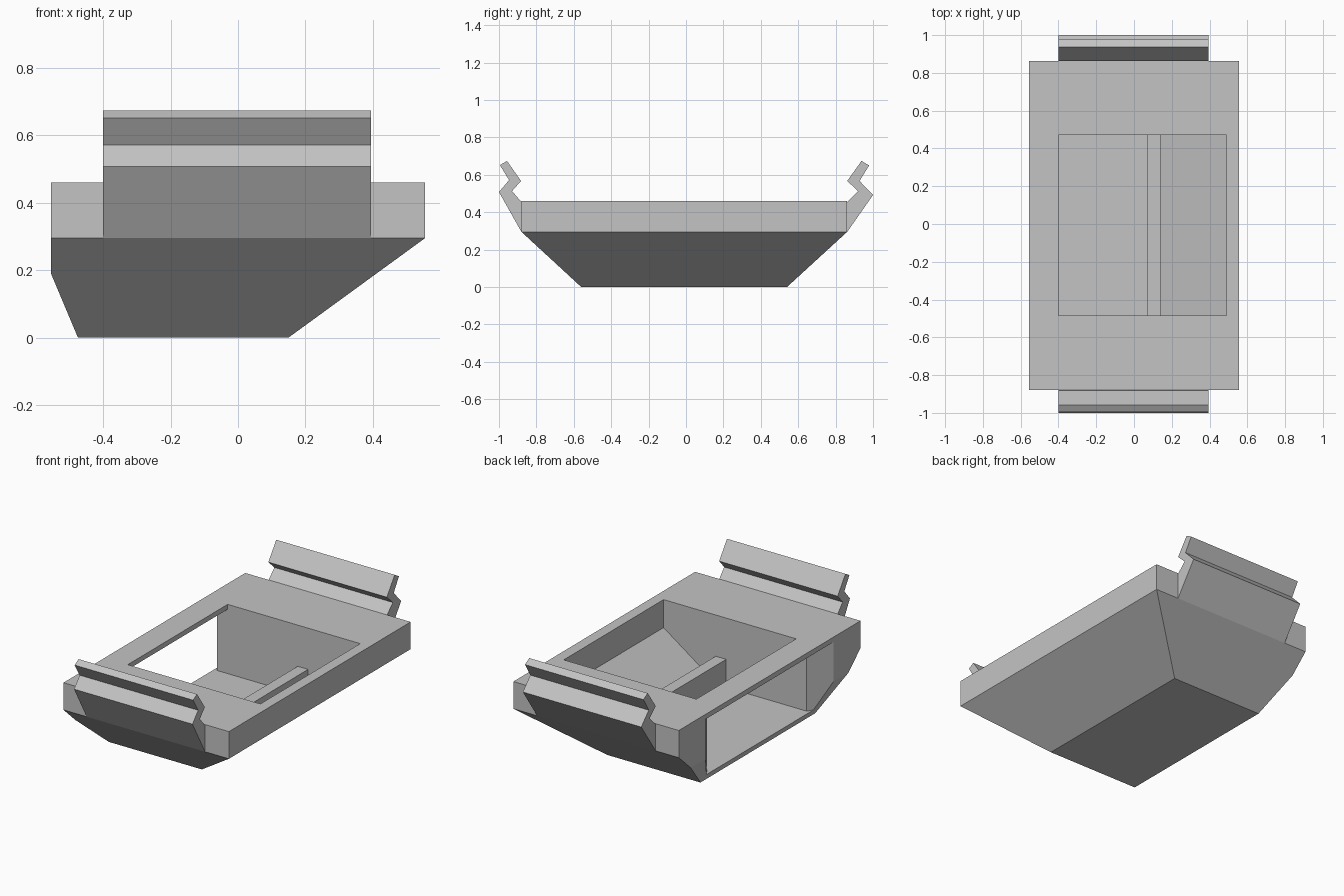
import bpy, bmesh
from mathutils import Vector

cube = bpy.data.objects.get("Cube")
if cube:
    bpy.data.objects.remove(cube, do_unlink=True)

grey = bpy.data.materials.new("mid grey")
grey.use_nodes = True
colour = (0.55, 0.55, 0.55, 1)
grey.diffuse_color = colour
grey.node_tree.nodes["Principled BSDF"].inputs["Base Color"].default_value = colour


def finish(name, bm):
    bmesh.ops.recalc_face_normals(bm, faces=bm.faces)
    mesh = bpy.data.meshes.new(name)
    bm.to_mesh(mesh)
    bm.free()
    mesh.materials.append(grey)
    ob = bpy.data.objects.new(name, mesh)
    bpy.context.collection.objects.link(ob)
    return ob


def extrude(name, points, offset):
    """Prism from a closed 3D outline swept along an offset."""
    bm = bmesh.new()
    face = bm.faces.new([bm.verts.new(p) for p in points])
    res = bmesh.ops.extrude_face_region(bm, geom=[face])
    moved = [v for v in res["geom"] if isinstance(v, bmesh.types.BMVert)]
    bmesh.ops.translate(bm, verts=moved, vec=Vector(offset))
    return finish(name, bm)


def cut(target, cutter):
    cutter.hide_render = True
    mod = target.modifiers.new("cut", "BOOLEAN")
    mod.operation = "DIFFERENCE"
    mod.solver = "EXACT"
    mod.object = cutter
    bpy.context.view_layer.objects.active = target
    bpy.ops.object.modifier_apply(modifier=mod.name)
    bpy.data.objects.remove(cutter, do_unlink=True)


# Tray body: vertical rim above a hull that tapers to a small base
W, RIM, TOP = 0.555, 0.295, 0.46
Y0, Y1 = -0.88, 0.862              # rim ends
B0, B1 = -0.56, 0.54               # base ends
bm = bmesh.new()
levels = [(TOP, -W, W, 1), (RIM, -W, W, 1),
          (0.19, -W, 0.15 + (W - 0.15) * 0.19 / RIM, 0.19 / RIM),
          (0, -0.475, 0.15, 0)]
for z, xa, xb, t in levels:
    for x in (xa, xb):
        for y in (B0 + (Y0 - B0) * t, B1 + (Y1 - B1) * t):
            bm.verts.new((x, y, z))
bmesh.ops.convex_hull(bm, input=bm.verts)
bmesh.ops.dissolve_limit(bm, angle_limit=0.01, verts=bm.verts, edges=bm.edges)
body = finish("tray_body", bm)

# Open well with one sloping side
C0, C1, FLOOR = -0.485, 0.472, 0.04
well = [(-0.4, FLOOR), (0.13, FLOOR), (0.49, 0.29), (0.49, 0.6), (-0.4, 0.6)]
cut(body, extrude("well_cutter", [(x, C0, z) for x, z in well], (0, C1 - C0, 0)))

# Side window that flares towards the outside
flare = [(-0.35, C0), (-0.47, C0), (-0.6, C0 - 0.205),
         (-0.6, C1 + 0.205), (-0.47, C1), (-0.35, C1)]
cut(body, extrude("window_cutter", [(x, y, FLOOR) for x, y in flare],
                  (0, 0, 0.43 - FLOOR)))

# Stop rib across the well floor
extrude("floor_rib", [(0.07, C0, 0.03), (0.14, C0, 0.03),
                      (0.14, C0, 0.21), (0.07, C0, 0.21)], (0, C1 - C0, 0))

# Zigzag clips on both ends
front = [(-0.88, 0.295), (-1.0, 0.508), (-0.946, 0.572), (-0.995, 0.652),
         (-0.957, 0.674), (-0.882, 0.567), (-0.93, 0.513), (-0.88, 0.455)]
back = [(0.862, 0.295), (1.0, 0.492), (0.928, 0.567), (0.979, 0.65),
        (0.938, 0.674), (0.862, 0.567), (0.92, 0.513), (0.862, 0.455)]
for name, profile in (("front_clip", front), ("back_clip", back)):
    extrude(name, [(-0.4, y, z) for y, z in profile], (0.795, 0, 0))
